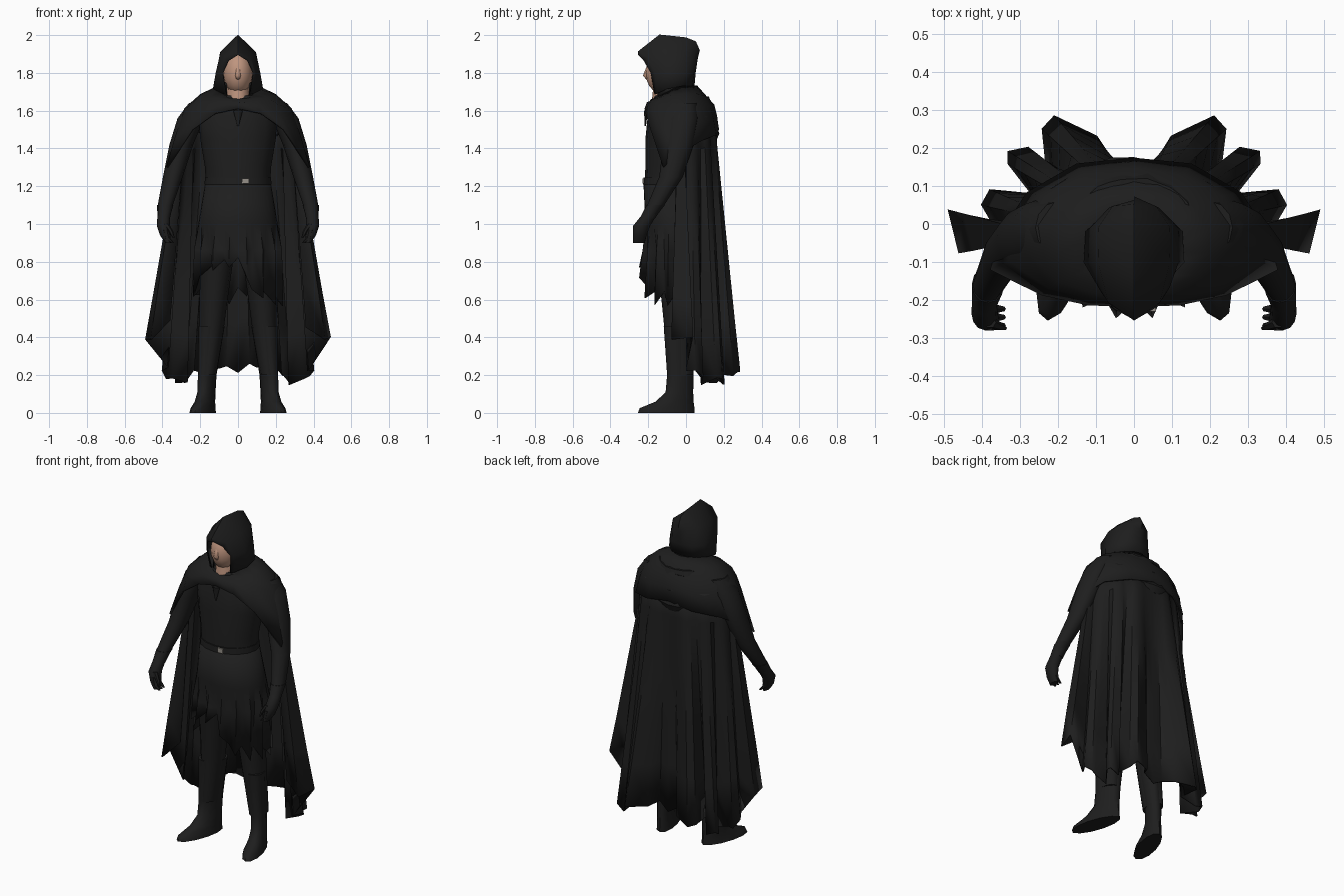
import bpy, bmesh, math, random
from math import sin, cos, pi, radians

random.seed(4)
cube = bpy.data.objects.get("Cube")
if cube:
    bpy.data.objects.remove(cube, do_unlink=True)


def material(name, colour):
    mat = bpy.data.materials.new(name)
    mat.use_nodes = True
    mat.diffuse_color = (*colour, 1)
    mat.node_tree.nodes["Principled BSDF"].inputs["Base Color"].default_value = (*colour, 1)
    return mat


BLACK = material("black cloth", (0.013, 0.013, 0.013))
SKIN = material("skin", (0.52, 0.3, 0.21))
SILVER = material("buckle metal", (0.3, 0.28, 0.25))


def ring(z, cx, cy, rx, ry, n=12, skew=0):
    """Horizontal ellipse; skew turns the front outwards."""
    points = []
    for i in range(n):
        a = 2 * pi * i / n
        y = ry * sin(a)
        points.append((cx + rx * cos(a) - skew * y, cy + y, z))
    return points


def loft(name, rows, mat=BLACK, closed=True, cap=True, thick=0, angle=50):
    """Skin a surface over rows of points of equal length."""
    bm = bmesh.new()
    grid = [[bm.verts.new(p) for p in row] for row in rows]
    n = len(grid[0])
    for low, high in zip(grid, grid[1:]):
        for i in range(n if closed else n - 1):
            j = (i + 1) % n
            bm.faces.new((low[i], low[j], high[j], high[i]))
    if closed and cap:
        bm.faces.new(grid[0])
        bm.faces.new(grid[-1])
    bmesh.ops.remove_doubles(bm, verts=bm.verts, dist=0.0005)
    bmesh.ops.recalc_face_normals(bm, faces=bm.faces)
    mesh = bpy.data.meshes.new(name)
    bm.to_mesh(mesh)
    bm.free()
    mesh.materials.append(mat)
    obj = bpy.data.objects.new(name, mesh)
    bpy.context.collection.objects.link(obj)
    if thick:
        mod = obj.modifiers.new("cloth thickness", "SOLIDIFY")
        mod.thickness = thick
        mod.offset = 0
    bpy.ops.object.select_all(action="DESELECT")
    obj.select_set(True)
    bpy.context.view_layer.objects.active = obj
    bpy.ops.object.shade_smooth_by_angle(angle=radians(angle))
    return obj


def flip(points):
    return [(-x, y, z) for x, y, z in points]


def mirror_loop(half):
    """Close a half outline that starts and ends on the middle plane."""
    return half + flip(half[-2:0:-1])


def mirror_strip(half):
    """Extend a half outline that ends on the middle plane."""
    return half + flip(half[-2::-1])


def limb(name, specs, skew=0, n=12):
    """Matching left and right parts from (z, x, y, rx, ry) rings."""
    rows = [ring(*s, n=n, skew=skew) for s in specs]
    loft("left_" + name, rows)
    loft("right_" + name, [flip(r) for r in rows])


# Torso with tunic
loft("torso", [ring(z, 0, cy, rx, ry, 16) for z, rx, ry, cy in [
    (1.68, .10, .09, -.08), (1.6, .21, .13, -.07), (1.45, .2, .145, -.07),
    (1.3, .175, .135, -.08), (1.2, .17, .14, -.08), (1.0, .2, .15, -.06), (.85, .19, .13, -.06)]])
loft("belt", [ring(z, 0, -.08, r, r - .03, 16) for z, r in [(1.245, .175), (1.21, .177)]])
loft("belt_buckle", [[(.04 + sx * .018, y, 1.228 + sz * .014) for sx, sz in
     ((-1, -1), (1, -1), (1, 1), (-1, 1))] for y in (-.222, -.231)], SILVER)

# Ragged skirt, hanging lower on the left
columns = 32
middle_row, hem = [], []
for i in range(columns):
    a = 2 * pi * i / columns
    x, y, out = cos(a), sin(a), i % 2
    short = y < -.2 and x < .25
    z = (.74 if short else .59) + random.uniform(-.03, .04) + .05 * (1 - out)
    hem.append(((.19 + .05 * out) * x, -.06 + (.14 + .05 * out) * y, z))
    middle_row.append(((.205 + .03 * out) * x, -.06 + (.14 + .03 * out) * y, .86))
loft("skirt", [ring(1.21, 0, -.08, .172, .142, columns), ring(1.0, 0, -.06, .207, .152, columns),
               middle_row, hem], cap=False, thick=.006, angle=35)

# Legs and flat pointed boots
limb("leg", [(.95, .1, -.06, .095, .12), (.6, .13, -.05, .075, .08),
             (.45, .14, -.04, .065, .075), (.2, .163, -.03, .045, .07)])
limb("boot", [(.46, .14, -.04, .068, .078), (.2, .163, -.03, .046, .07),
              (.11, .167, -.035, .044, .073), (.06, .175, -.06, .047, .1),
              (.025, .185, -.1, .053, .145), (0, .187, -.105, .058, .15)], skew=.27)

# Arms, gloves and curled fingers
limb("arm", [(1.64, .2, -.01, .06, .07), (1.56, .25, -.02, .07, .085), (1.42, .3, -.04, .063, .08),
             (1.25, .345, -.08, .052, .062), (1.1, .385, -.16, .04, .045), (1.03, .392, -.2, .032, .036)])
limb("glove", [(1.1, .385, -.16, .043, .048), (1.04, .393, -.2, .034, .04), (.99, .395, -.235, .034, .045),
               (.94, .385, -.245, .028, .036), (.9, .37, -.25, .014, .03)])
for i, name in enumerate(("first_finger", "middle_finger", "last_finger")):
    y = -.268 + .022 * i
    limb(name, [(.97, .385, y, .017, .015), (.925, .375, y, .016, .014), (.9, .345, y, .007, .007)], n=6)
limb("thumb", [(1.0, .38, -.26, .016, .015), (.96, .355, -.27, .012, .011), (.925, .34, -.275, .005, .005)], n=6)

# Face and neck
loft("head", [ring(1.8 + .115 * sin(t), 0, -.115, .078 * cos(t) + .001, .098 * cos(t) + .001, 16)
              for t in [radians(d) for d in range(-90, 91, 18)]], SKIN)
loft("neck", [ring(1.76, 0, -.1, .055, .07), ring(1.66, 0, -.1, .065, .08)], SKIN)
loft("nose", [ring(z, 0, -.195, w, d, 8) for z, w, d in
              [(1.855, .008, .005), (1.785, .018, .033), (1.765, .012, .015)]], SKIN, angle=80)

# Pointed hood: arches from rim to back, each as lower edge, cheek, brow and crown
hood_arches = [
    [(.062, -.165, 1.685), (.08, -.185, 1.8), (.05, -.222, 1.865), (0, -.25, 1.895)],
    [(.08, -.155, 1.69), (.092, -.165, 1.8), (.066, -.205, 1.885), (0, -.252, 1.912)],
    [(.13, -.1, 1.715), (.115, -.1, 1.8), (.09, -.11, 1.91), (0, -.14, 2.0)],
    [(.125, -.02, 1.73), (.112, -.01, 1.8), (.092, -.01, 1.91), (0, 0, 1.985)],
    [(.07, .03, 1.73), (.065, .04, 1.8), (.055, .045, 1.9), (0, .05, 1.965)],
    [(0, .042, 1.73), (0, .048, 1.8), (0, .06, 1.88), (0, .07, 1.92)]]
loft("hood", [mirror_strip(arch) for arch in hood_arches], closed=False, thick=.006)
loft("hood_neck", [mirror_strip([(.06, -.15, z), (.11, -.07, z), (.09, .01, z), (0, .04, z)])
                   for z in (1.67, 1.75)], closed=False, thick=.006)

# Shoulder mantle
edge = [(0, -.215, 1.61), (.12, -.21, 1.585), (.24, -.185, 1.5), (.375, -.12, 1.3),
        (.345, -.02, 1.38), (.28, .08, 1.44), (.15, .155, 1.47), (0, .17, 1.5)]
shoulder = [(0, -.19, 1.645), (.1, -.18, 1.65), (.2, -.15, 1.635), (.28, -.07, 1.6),
            (.28, 0, 1.61), (.23, .07, 1.61), (.13, .125, 1.62), (0, .145, 1.63)]


def collar(rx, ry, z, drop):
    half = []
    for i in range(len(edge)):
        a = -pi / 2 + pi * i / (len(edge) - 1)
        half.append((rx * cos(a), -.045 + ry * sin(a), z - drop * max(0, -sin(a))))
    half[0] = (0, *half[0][1:])
    half[-1] = (0, *half[-1][1:])
    return half


middle = [tuple(.5 * (a + b) + bulge for a, b, bulge in zip(p, q, (.0, .0, .015)))
          for p, q in zip(shoulder, edge)]
rows = [collar(.1, .1, 1.73, .06), collar(.2, .14, 1.685, .03), shoulder, middle, edge]
loft("shoulder_mantle", [mirror_loop(r) for r in rows], cap=False, thick=.01)
loft("mantle_clasp", [ring(1.6, 0, -.212, .025, .012, 6), ring(1.52, 0, -.215, .004, .004, 6)])

# Gathered folds lying over the back of the mantle
for name, rx, ry, z, sag, r in (("upper_fold", .16, .13, 1.68, .03, .025),
                                ("middle_fold", .245, .155, 1.61, .05, .028),
                                ("lower_fold", .28, .165, 1.55, .07, .03)):
    rows = []
    for i in range(17):
        a = pi * i / 16
        size = r * (.3 + .7 * sin(a)) * random.uniform(.7, 1.15)
        low = z - sag * sin(a) + random.uniform(-.008, .008)
        rows.append([((rx + size * cos(b)) * cos(a), -.02 + (ry + size * cos(b)) * sin(a),
                      low + 1.4 * size * sin(b)) for b in [k * pi / 3 for k in range(6)]])
    loft(name, rows, angle=40)

# Long pleated cape with a ragged hem
cape_hem = [(.36, -.04, .47), (.46, -.075, .41), (.49, .035, .38), (.37, 0, .22),
            (.4, .05, .2), (.38, .088, .2), (.35, .085, .16), (.27, .08, .14),
            (.33, .16, .17), (.33, .19, .17), (.28, .2, .15), (.23, .13, .23),
            (.24, .25, .21), (.21, .283, .21), (.1, .23, .22), (.06, .165, .24), (0, .17, .22)]
cape_top = []
for i in range(len(cape_hem)):
    a = radians(-12) + radians(102) * i / (len(cape_hem) - 1)
    cape_top.append((.28 * cos(a), -.02 + .175 * sin(a), 1.57))
cape_top[-1] = (0, .155, 1.57)
rows = []
for t in (0, .12, .35, .6, .8, 1):
    rows.append(mirror_strip([tuple(a + (b - a) * t for a, b in zip(p, q))
                              for p, q in zip(cape_top, cape_hem)]))
# Small uneven tears along the hem
rows[-1] = [(x, y, z + random.uniform(-.025, .025)) for x, y, z in rows[-1]]
loft("cape", rows, closed=False, thick=.008, angle=35)
